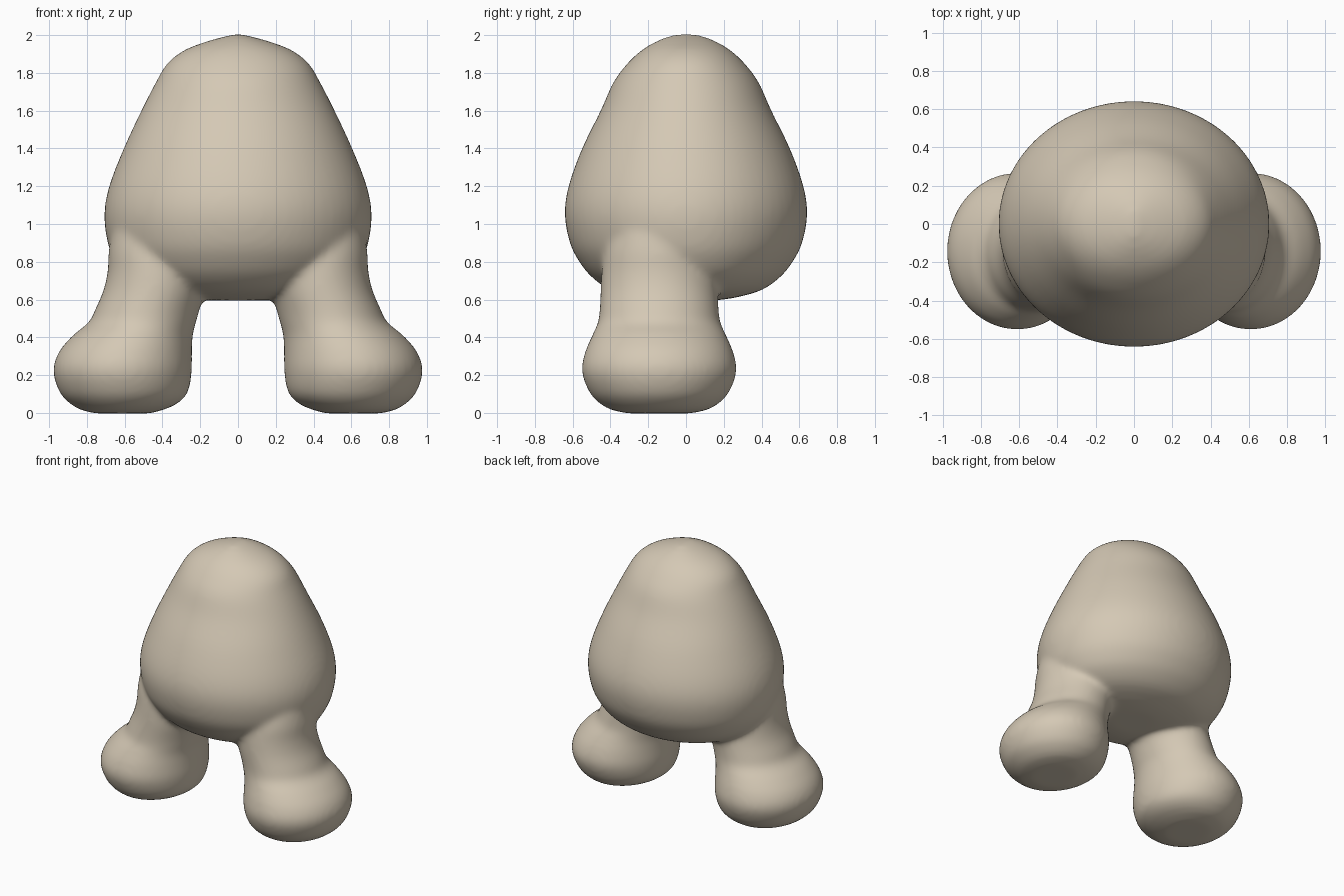
import bpy, bmesh, math

cube = bpy.data.objects.get("Cube")
if cube:
    bpy.data.objects.remove(cube, do_unlink=True)

SIDES = 64


def smooth_rings(rings, steps=4):
    """Catmull-Rom interpolation between ring measurements."""
    out = []
    for i in range(len(rings) - 1):
        quad = [rings[max(i - 1, 0)], rings[i], rings[i + 1],
                rings[min(i + 2, len(rings) - 1)]]
        for s in range(steps):
            t = s / steps
            out.append([b + 0.5 * t * (c - a + t * (2*a - 5*b + 4*c - d
                        + t * (3 * (b - c) + d - a)))
                        for a, b, c, d in zip(*quad)])
    return out + [rings[-1]]


def loft(bm, rings):
    """Closed skin through ellipses given as (z, x centre, x radius, y centre, y radius)."""
    loops = []
    for z, cx, rx, cy, ry in smooth_rings(rings):
        angles = [math.tau * k / SIDES for k in range(SIDES)]
        loops.append([bm.verts.new((cx + rx * math.cos(a), cy + ry * math.sin(a), z))
                      for a in angles])
    for low, high in zip(loops, loops[1:]):
        for k in range(SIDES):
            n = (k + 1) % SIDES
            bm.faces.new((low[k], low[n], high[n], high[k]))
    bm.faces.new(loops[0][::-1])
    bm.faces.new(loops[-1])


# Egg-shaped body: height, half width, half depth
body = [(.595, .15, .15), (.61, .32, .26), (.65, .48, .40), (.72, .59, .50),
        (.8, .65, .565), (.9, .69, .615), (1.05, .708, .642), (1.2, .682, .622),
        (1.4, .605, .55), (1.6, .512, .452), (1.75, .435, .385), (1.85, .375, .31),
        (1.92, .285, .235), (1.965, .17, .16), (1.99, .08, .10), (2.005, .015, .05)]

# Leg and rounded foot: height, inner x, outer x, half depth
leg = [(-.003, .47, .75, .16), (.015, .40, .83, .25), (.05, .32, .89, .315),
       (.11, .265, .945, .37), (.22, .245, .978, .41), (.32, .244, .95, .393),
       (.41, .24, .875, .355), (.48, .222, .79, .324), (.55, .203, .755, .315),
       (.65, .17, .712, .31), (.75, .15, .69, .305), (.85, .17, .685, .29),
       (.95, .2, .67, .26)]

bm = bmesh.new()
loft(bm, [(z, 0, rx, 0, ry) for z, rx, ry in body])
for side in (-1, 1):
    loft(bm, [(z, side * (a + b) / 2, (b - a) / 2, -.142, ry) for z, a, b, ry in leg])
bmesh.ops.recalc_face_normals(bm, faces=bm.faces)
mesh = bpy.data.meshes.new("body_with_legs")
bm.to_mesh(mesh)
bm.free()
figure = bpy.data.objects.new("body_with_legs", mesh)
bpy.context.collection.objects.link(figure)

# Fuse the parts into one skin and soften the joins
fuse = figure.modifiers.new("fuse", 'REMESH')
fuse.mode = 'VOXEL'
fuse.voxel_size = 0.018
fuse.use_smooth_shade = True
soften = figure.modifiers.new("soften", 'SMOOTH')
soften.factor = 0.5
soften.iterations = 14

# Warm beige clay
clay = bpy.data.materials.new("warm_beige")
clay.use_nodes = True
colour = (.66, .58, .46, 1)
clay.diffuse_color = colour
shader = clay.node_tree.nodes["Principled BSDF"]
shader.inputs["Base Color"].default_value = colour
shader.inputs["Roughness"].default_value = 0.7
mesh.materials.append(clay)
